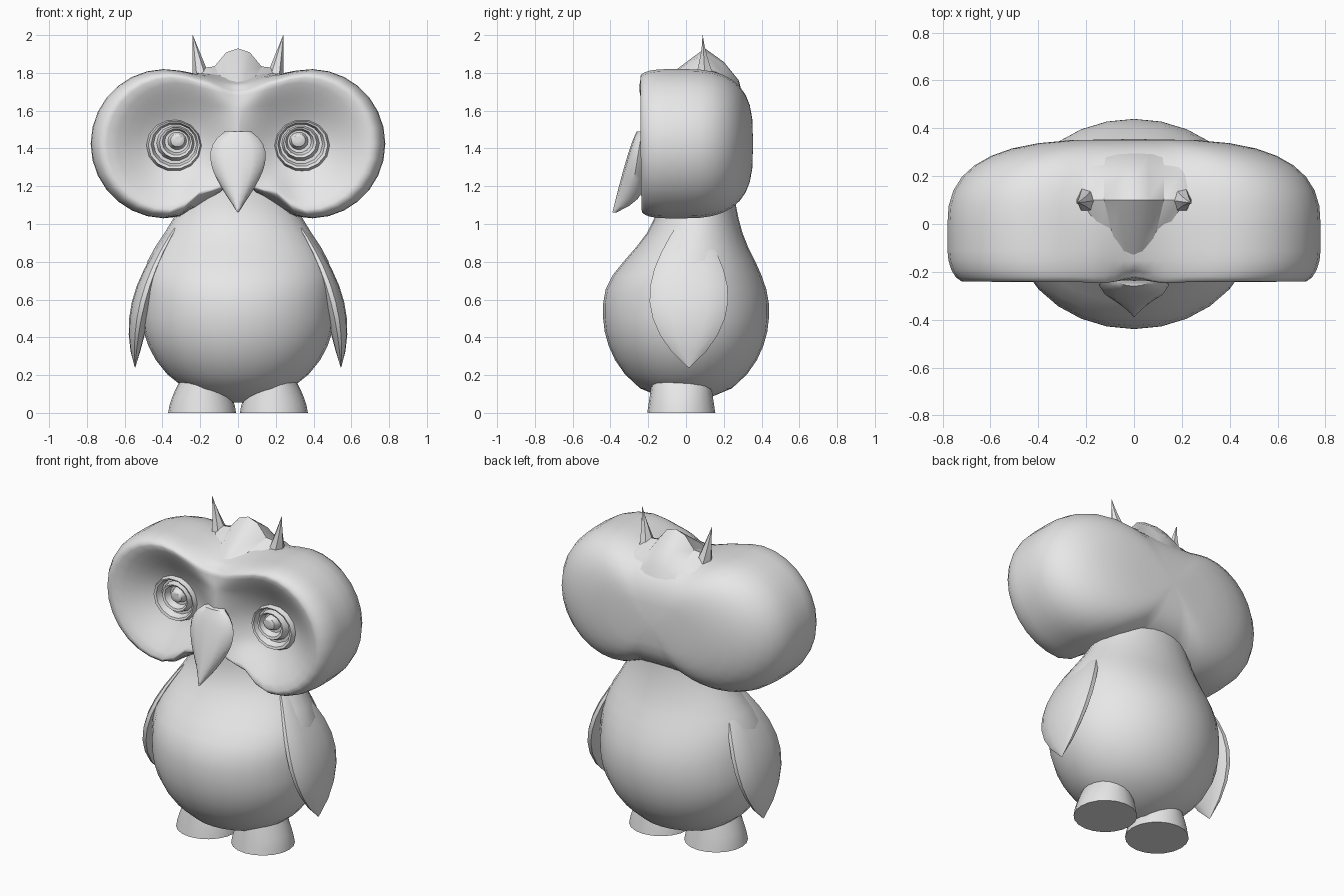
import bpy, bmesh, math
from math import sin, cos, pi, sqrt, exp

cube = bpy.data.objects.get("Cube")
if cube:
    bpy.data.objects.remove(cube, do_unlink=True)

grey = bpy.data.materials.new("plain grey")
grey.use_nodes = True
grey.diffuse_color = (0.8, 0.8, 0.8, 1)
grey.node_tree.nodes["Principled BSDF"].inputs["Base Color"].default_value = grey.diffuse_color


def skin(name, rings, closed=True, caps=True, angle=45):
    """Join rows of points into one surface."""
    bm = bmesh.new()
    rows = [[bm.verts.new(point) for point in ring] for ring in rings]
    count = len(rows[0])
    for lower, upper in zip(rows, rows[1:]):
        for i in range(count if closed else count - 1):
            j = (i + 1) % count
            bm.faces.new((lower[i], lower[j], upper[j], upper[i]))
    if caps:
        bm.faces.new(rows[0])
        bm.faces.new(rows[-1])
    bmesh.ops.remove_doubles(bm, verts=bm.verts, dist=0.0005)
    bmesh.ops.recalc_face_normals(bm, faces=bm.faces)
    mesh = bpy.data.meshes.new(name)
    bm.to_mesh(mesh)
    bm.free()
    mesh.materials.append(grey)
    obj = bpy.data.objects.new(name, mesh)
    bpy.context.collection.objects.link(obj)
    bpy.ops.object.select_all(action="DESELECT")
    obj.select_set(True)
    bpy.context.view_layer.objects.active = obj
    bpy.ops.object.shade_smooth_by_angle(angle=math.radians(angle))


def circle(count):
    return [2 * pi * i / count for i in range(count)]


def clamp(value):
    return min(1, max(0, value))


def loft(name, section, steps, sides, side=1, angle=45):
    """Stack ellipses; section(t) gives height, centre x, y and radius x, y."""
    rings = []
    for k in range(steps + 1):
        z, cx, cy, rx, ry = section(k / steps)
        rings.append([(side * (cx + rx * cos(a)), cy + ry * sin(a), z) for a in circle(sides)])
    skin(name, rings, angle=angle)


# Body: round belly, full shoulders and a neck that ends inside the head
def body_section(t):
    z = 0.055 + 1.2 * t
    belly = sqrt(1 - min(0, (z - 0.53) / 0.48) ** 2)
    chest = exp(-max(0, (z - 0.53) / 0.36) ** 2.6)
    shoulder = exp(-max(0, (z - 0.6) / 0.38) ** 3)
    lean = 0.055 * clamp((z - 0.7) / 0.3)
    return z, 0, lean, belly * (0.29 + 0.22 * shoulder), belly * (0.2 + 0.24 * chest)


loft("body", body_section, 16, 28)

# Head: two round lobes joined at the middle
HEAD_Z, LOBE_X, LOBE_R = 1.425, 0.385, 0.395
EYE_X, EYE_Z = 0.34, 1.415


def head_radius(a, y):
    s, c = sin(a), abs(cos(a))
    r = LOBE_X * c + sqrt(LOBE_R ** 2 - (LOBE_X * s) ** 2)
    # the join is open under the chin and filled in behind the neck
    bridge = 0.375 if s > 0 else 0.21 + 0.13 * clamp(y / 0.12)
    limit = bridge / max(abs(s), 0.01)
    return max(r, limit) if limit * c < LOBE_X * 0.8 else r


def head_point(a, scale, y):
    r = head_radius(a, y) * scale
    x, z = r * cos(a), HEAD_Z + r * sin(a)
    front = clamp((0.05 - y) / 0.3)
    # softly hollowed face discs around the eyes
    if y < -0.2:
        d = math.hypot(abs(x) - EYE_X, z - EYE_Z) / 0.41
        y += 0.165 * max(0, 1 - d * d) ** 2
        y += 0.03 * exp(-(x / 0.08) ** 2) * max(0, (z - 1.5) / 0.3)
    # shallow valley down the forehead and raised cheeks beside the neck
    z -= 0.08 * exp(-(x / 0.16) ** 2) * max(0, (z - 1.6) / 0.2) * front
    z += 0.07 * exp(-((abs(x) - 0.19) / 0.09) ** 2) * clamp((1.3 - z) / 0.2) * front
    return x, y, z


head_steps = []
for k in range(10):  # domed back
    u = 1 - (k / 9) ** 2
    head_steps.append((max(0.02, (1 - u ** 2.5) ** 0.31), 0.355 * u))
for k in range(6):  # rounded front edge
    b = k * pi / 10
    head_steps.append((1 - 0.11 * (1 - cos(b)), -0.11 - 0.14 * sin(b)))
for k in range(1, 13):  # face
    head_steps.append((0.89 * (1 - k / 12.5), -0.25))
skin("head", [[head_point(a, s, y) for a in circle(56)] for s, y in head_steps], angle=75)

# Jagged feather crest sloping down to the brow and to the back of the head
crest = []
for i in range(9):
    u = i / 4 - 1
    crest.append((0.25 * u, 0.155 * (1 - abs(u)) ** 1.4 + 0.015 * (-1) ** (i + 1)))
crest_rows = [(0.3, -0.2, 1.69, 0), (0.7, -0.06, 1.755, 0.4), (1, 0.1, 1.79, 1),
              (1, 0.2, 1.76, 0.7), (1, 0.28, 1.69, 0.5), (1, 0.33, 1.56, 0)]
skin("crest", [[(x * width, y, base + rise * gain) for x, rise in crest]
               for width, y, base, gain in crest_rows], closed=False, caps=False, angle=30)


# Beak: rounded top tapering to a hooked tip
def beak_section(t):
    q = (t + 0.06) / 1.06
    front = -0.26 - 0.13 * t ** 0.8
    back = -0.2 - 0.17 * t ** 6
    return (1.49 - 0.43 * t, 0, (front + back) / 2,
            0.145 * sin(pi * q ** 0.65) + 0.002, (back - front) / 2)


loft("beak", beak_section, 12, 12)


# Folded wing, from its tip up into the shoulder
def wing_section(t):
    spread = 0.21 * sin(pi * (0.92 * t) ** 0.85) + 0.004
    return 0.24 + 0.78 * t, 0.545 - 0.24 * t ** 2.2, 0.015, 0.27 * spread, spread


# Foot with a flat sole
def foot_section(t):
    return 0.2 * t, 0.19, -0.025, 0.18 - 0.08 * t ** 1.5, 0.18 - 0.03 * t


# Ear feather, a thin spike leaning outwards
def ear_section(t):
    return (1.78 + 0.22 * t, 0.195 + 0.045 * t, 0.1 - 0.012 * t,
            0.045 * (1 - t) + 0.001, 0.055 * (1 - t) ** 1.5 + 0.001)


# Eye: ripples forming an outer ring, an inner ring and the eyeball
def eye_ring(side, k):
    r = 0.15 - 0.0125 * k
    shift = 0.15 - r
    y = -0.13 - 0.03 * cos(2 * pi * (max(r, 0.032) - 0.132) / 0.05)
    return [(side * (EYE_X - 0.18 * shift + r * cos(a)), y,
             EYE_Z + 0.25 * shift + 0.93 * r * sin(a)) for a in circle(14)]


for side, label in ((1, "left"), (-1, "right")):
    skin(label + "_eye", [eye_ring(side, k) for k in range(12)], angle=40)
    loft(label + "_wing", wing_section, 9, 14, side)
    loft(label + "_foot", foot_section, 5, 20, side)
    loft(label + "_ear_tuft", ear_section, 4, 6, side, 30)
